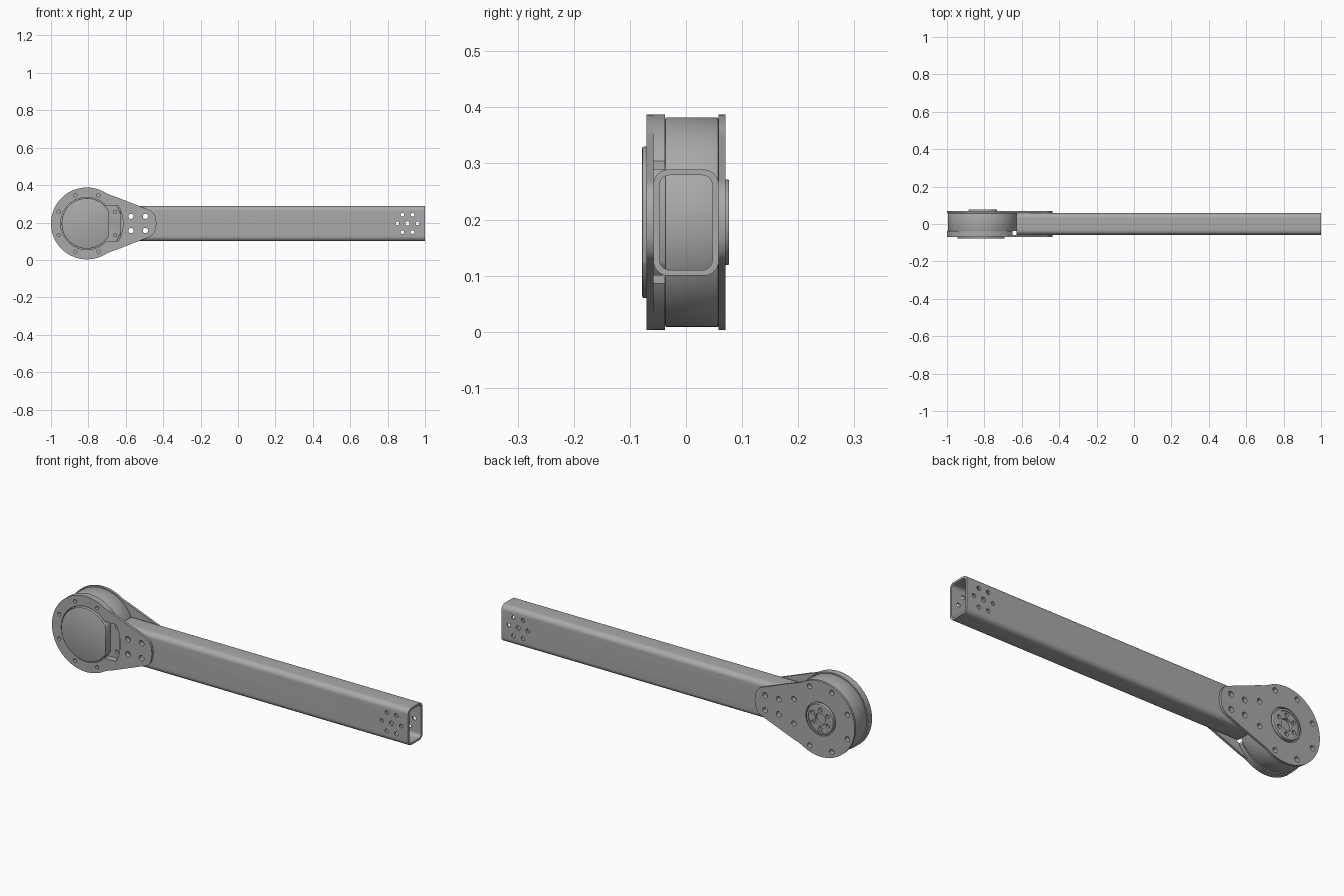
import bpy, bmesh, math
from math import cos, sin, radians, pi

if "Cube" in bpy.data.objects:
    bpy.data.objects.remove(bpy.data.objects["Cube"])

# One plain grey metal
grey = bpy.data.materials.new("grey_metal")
grey.use_nodes = True
colour = (0.4, 0.4, 0.4, 1)
grey.diffuse_color = colour
grey.node_tree.nodes["Principled BSDF"].inputs["Base Color"].default_value = colour

CX, CZ, R = -0.808, 0.195, 0.192      # joint axis and outer radius


def circle(r, x=CX, z=CZ, n=96):
    return [(x + r * cos(2 * pi * i / n), z + r * sin(2 * pi * i / n)) for i in range(n)]


def arc(r, a0, a1, n, x=CX, z=CZ):
    angles = [radians(a0 + (a1 - a0) * i / n) for i in range(n + 1)]
    return [(x + r * cos(a), z + r * sin(a)) for a in angles]


def flat_circle(r, dx):
    """Circle with a vertical flat on its +x side."""
    a = math.degrees(math.acos(dx / r))
    return arc(r, a, 360 - a, 90)


def round_rect(x0, x1, z0, z1, r):
    """Rounded rectangle outline."""
    pts = []
    for k, (x, z) in enumerate([(x1 - r, z1 - r), (x0 + r, z1 - r), (x0 + r, z0 + r), (x1 - r, z0 + r)]):
        pts += arc(r, 90 * k, 90 * k + 90, 8, x, z)
    return pts


def add_prism(bm, profile, a, b, axis="y"):
    """Extrude a profile from a to b along y (profile x,z) or x (profile y,z)."""
    def place(p, d):
        return (p[0], d, p[1]) if axis == "y" else (d, p[0], p[1])
    lo = [bm.verts.new(place(p, a)) for p in profile]
    hi = [bm.verts.new(place(p, b)) for p in profile]
    n = len(profile)
    bm.faces.new(lo)
    bm.faces.new(hi[::-1])
    for i in range(n):
        bm.faces.new((lo[i], hi[i], hi[(i + 1) % n], lo[(i + 1) % n]))


def make(name, prisms):
    bm = bmesh.new()
    for p in prisms:
        add_prism(bm, *p)
    bmesh.ops.recalc_face_normals(bm, faces=bm.faces)
    mesh = bpy.data.meshes.new(name)
    bm.to_mesh(mesh)
    bm.free()
    ob = bpy.data.objects.new(name, mesh)
    bpy.context.collection.objects.link(ob)
    mesh.materials.append(grey)
    return ob


def activate(ob):
    bpy.ops.object.select_all(action="DESELECT")
    ob.select_set(True)
    bpy.context.view_layer.objects.active = ob


def part(name, profile, a, b, axis="y", bevel=0, cuts=()):
    """Solid prism, optionally bevelled, minus each group of cutter prisms."""
    ob = make(name, [(profile, a, b, axis)])
    activate(ob)
    if bevel:
        mod = ob.modifiers.new("edge", "BEVEL")
        mod.width, mod.segments, mod.angle_limit = bevel, 2, radians(40)
        bpy.ops.object.modifier_apply(modifier=mod.name)
    for group in cuts:
        cutter = make("cutter", group)
        cutter.hide_render = True
        mod = ob.modifiers.new("cut", "BOOLEAN")
        mod.operation, mod.solver, mod.object = "DIFFERENCE", "EXACT", cutter
        bpy.ops.object.modifier_apply(modifier=mod.name)
        bpy.data.objects.remove(cutter)
    activate(ob)
    bpy.ops.object.shade_smooth_by_angle(angle=radians(30))
    return ob


def ring_of_holes(r_ring, r_hole, count, start, a, b, x=CX, z=CZ):
    centres = [radians(start + 360 * k / count) for k in range(count)]
    return [(circle(r_hole, x + r_ring * cos(t), z + r_ring * sin(t), 16), a, b) for t in centres]


# Teardrop side plate: round head running into a tapered tab
tab = [(0.372, 0), (0.368, 0.03), (0.36, 0.052), (0.345, 0.067), (0.324, 0.076), (0.15, 0.144), (0.128, 0.151)]
upper = [(CX + x, CZ + z) for x, z in tab]
lower = [(CX + x, CZ - z) for x, z in tab[:0:-1]]
outline = upper + arc(R, 57, 303, 70) + lower

# Hole groups
front_bolts = ring_of_holes(0.163, 0.009, 8, 22.5, -0.09, -0.02)
back_bolts = ring_of_holes(0.163, 0.013, 8, 22.5, 0.045, 0.09)
tab_bolts = [(circle(0.014, x, CZ + s * 0.038, 20), -0.1, 0.1)
             for x in (-0.572, -0.495) for s in (-1, 1)]
end_bolts = ring_of_holes(0.054, 0.01, 6, 0, -0.1, 0.1, 0.906)
end_bolts.append((circle(0.012, 0.906, CZ, 16), -0.1, 0.1))

# Crescent cable slot beside the front cap
slot = [(CX + 0.1, CZ - 0.095)] + arc(0.193, -29, 29, 20) + [(CX + 0.1, CZ + 0.095)]
slot_cut = [(slot, -0.1, -0.036)]
cap_opening = [(circle(0.14), -0.1, -0.03)]

# Front plate, the ring behind it and the cap in its opening
part("front_plate", outline, -0.07, -0.058,
     cuts=[cap_opening, slot_cut, front_bolts, tab_bolts])
part("front_ring", flat_circle(R, 0.158), -0.058, -0.037,
     cuts=[cap_opening, slot_cut, front_bolts])
part("front_cap", flat_circle(0.135, 0.116), -0.078, -0.034, bevel=0.003)

# Joint drum
part("joint_drum", circle(0.187), -0.037, 0.058, bevel=0.003, cuts=[front_bolts, back_bolts])

# Back plate and the output hub in its opening
part("back_plate", outline, 0.058, 0.07,
     cuts=[[(circle(0.084), 0.05, 0.1)], back_bolts, tab_bolts])
part("output_hub", circle(0.076), 0.05, 0.077, bevel=0.002,
     cuts=[[(circle(0.065), 0.073, 0.1)],
           ring_of_holes(0.048, 0.01, 6, 30, 0.06, 0.1),
           [(circle(0.03), 0.055, 0.1)]])

# Hollow arm tube with rounded corners
part("arm_tube", round_rect(-0.058, 0.058, 0.1, 0.289, 0.026), -0.628, 1, axis="x",
     cuts=[[(round_rect(-0.047, 0.047, 0.11, 0.279, 0.018), -0.7, 1.1, "x")],
           tab_bolts, end_bolts])
